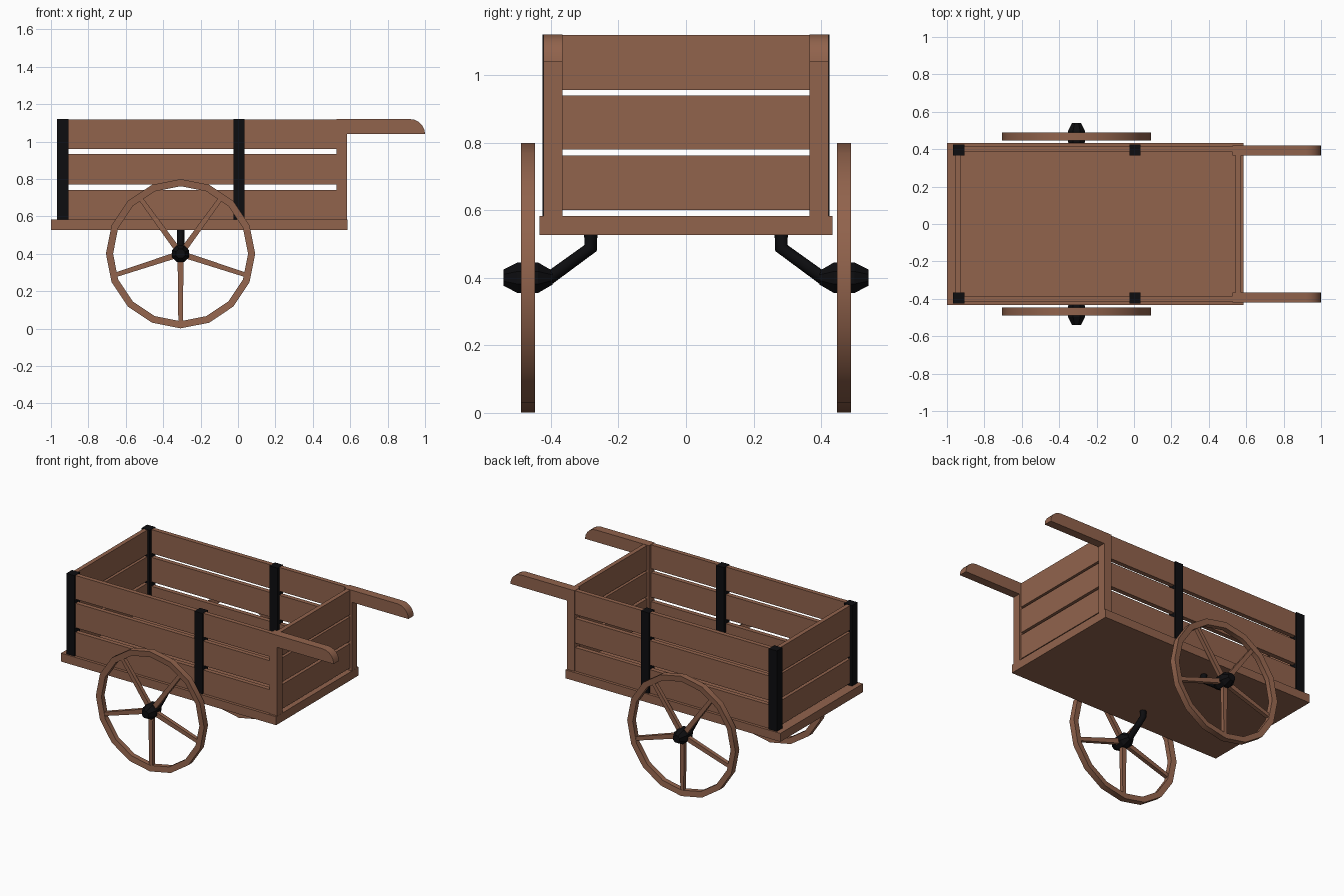
import bpy, bmesh, math
from mathutils import Vector

if "Cube" in bpy.data.objects:
    bpy.data.objects.remove(bpy.data.objects["Cube"])


def material(name, rgb):
    m = bpy.data.materials.new(name)
    m.diffuse_color = (*rgb, 1)
    m.use_nodes = True
    m.node_tree.nodes["Principled BSDF"].inputs["Base Color"].default_value = m.diffuse_color
    return m


WOOD = material("brown wood", (0.285, 0.125, 0.073))
IRON = material("black iron", (0.004, 0.004, 0.005))


def finish(name, bm, mat, smooth=False):
    bmesh.ops.recalc_face_normals(bm, faces=bm.faces)
    me = bpy.data.meshes.new(name)
    bm.to_mesh(me)
    bm.free()
    me.materials.append(mat)
    ob = bpy.data.objects.new(name, me)
    bpy.context.collection.objects.link(ob)
    if smooth:
        bpy.ops.object.select_all(action='DESELECT')
        ob.select_set(True)
        bpy.context.view_layer.objects.active = ob
        bpy.ops.object.shade_smooth_by_angle(angle=math.radians(30))
    return ob


def box(name, x, y, z, mat=WOOD):
    bm = bmesh.new()
    bmesh.ops.create_cube(bm, size=1)
    for v in bm.verts:
        v.co = [r[0] + (c + 0.5) * (r[1] - r[0]) for c, r in zip(v.co, (x, y, z))]
    return finish(name, bm, mat)


def lathe(name, profile, sides, phase, centre, mat, closed=False, smooth=False):
    """Turn (radius, y) points round the y axis through centre."""
    bm = bmesh.new()
    rings = []
    for i in range(sides):
        a = phase + math.tau * i / sides
        rings.append([bm.verts.new((centre[0] + r * math.cos(a), y,
                                    centre[1] + r * math.sin(a))) for r, y in profile])
    n = len(profile)
    for i in range(sides):
        p, q = rings[i], rings[(i + 1) % sides]
        for j in range(n if closed else n - 1):
            k = (j + 1) % n
            bm.faces.new((p[j], p[k], q[k], q[j]))
    if not closed:
        bm.faces.new([r[0] for r in rings])
        bm.faces.new([r[-1] for r in rings])
    return finish(name, bm, mat, smooth)


# Bed
box("bed", (-1, 0.585), (-0.434, 0.434), (0.527, 0.583))

# End boards, front and back
for end, x in (("rear", (-0.954, -0.925)), ("handle", (0.542, 0.571))):
    for i, z in enumerate(((0.60, 0.762), (0.779, 0.94), (0.955, 1.118))):
        box(f"{end}_end_board_{i + 1}", x, (-0.375, 0.375), z)

AX, AZ = -0.307, 0.40          # axle position
for side, s in (("right", -1), ("left", 1)):
    # Side boards
    for i, z in enumerate(((0.583, 0.74), (0.77, 0.933), (0.96, 1.118))):
        box(f"{side}_side_board_{i + 1}", (-0.94, 0.54), sorted((s * 0.385, s * 0.415)), z)
    # Iron posts
    for label, x in (("rear", (-0.967, -0.907)), ("middle", (-0.024, 0.035))):
        box(f"{side}_{label}_post", x, sorted((s * 0.366, s * 0.425)), (0.583, 1.12), IRON)

    # Corner post and rounded handle, one L-shaped profile
    outline = [(0.527, 0.583), (0.584, 0.583), (0.584, 1.04), (1.0, 1.04)]
    outline += [(0.92 + 0.08 * math.cos(a), 1.04 + 0.08 * math.sin(a))
                for a in (math.pi / 2 * k / 5 for k in range(1, 6))]
    outline += [(0.527, 1.12)]
    bm = bmesh.new()
    face = bm.faces.new([bm.verts.new((x, s * 0.365, z)) for x, z in outline])
    ext = bmesh.ops.extrude_face_region(bm, geom=[face])["geom"]
    for v in ext:
        if isinstance(v, bmesh.types.BMVert):
            v.co.y = s * 0.421
    finish(f"{side}_handle", bm, WOOD, True)

    # Wheel rim
    lathe(f"{side}_wheel_rim",
          [(0.399, s * 0.447), (0.399, s * 0.488), (0.361, s * 0.484), (0.361, s * 0.451)],
          16, 0, (AX, AZ), WOOD, closed=True, smooth=True)
    # Five spokes, one pointing straight down
    for i in range(5):
        a = -math.pi / 2 + math.tau * i / 5
        out, across = Vector((math.cos(a), 0, math.sin(a))), Vector((-math.sin(a), 0, math.cos(a)))
        bm = bmesh.new()
        bmesh.ops.create_cube(bm, size=1)
        for v in bm.verts:
            r, w = (0.37, 0.024) if v.co.x > 0 else (0.02, 0.032)
            v.co = (Vector((AX, s * 0.468 + v.co.y * 0.026, AZ))
                    + out * r + across * v.co.z * w)
        finish(f"{side}_wheel_spoke_{i + 1}", bm, WOOD)
    # Hub
    lathe(f"{side}_hub", [(0.026, s * 0.54), (0.049, s * 0.498), (0.049, s * 0.438),
                          (0.022, s * 0.395)], 8, math.pi / 8, (AX, AZ), IRON)

    # Bent axle arm from the bed to the hub
    cu = bpy.data.curves.new(f"{side}_axle_arm", 'CURVE')
    cu.dimensions = '3D'
    cu.bevel_depth = 0.02
    cu.bevel_resolution = 2
    cu.use_fill_caps = True
    path = ((0.282, 0.535), (0.282, 0.488), (0.40, 0.402), (0.45, 0.40))
    sp = cu.splines.new('POLY')
    sp.points.add(len(path) - 1)
    for p, (y, z) in zip(sp.points, path):
        p.co = (AX, s * y, z, 1)
    cu.materials.append(IRON)
    arm = bpy.data.objects.new(f"{side}_axle_arm", cu)
    bpy.context.collection.objects.link(arm)
    bpy.ops.object.select_all(action='DESELECT')
    arm.select_set(True)
    bpy.context.view_layer.objects.active = arm
    bpy.ops.object.convert(target='MESH')
